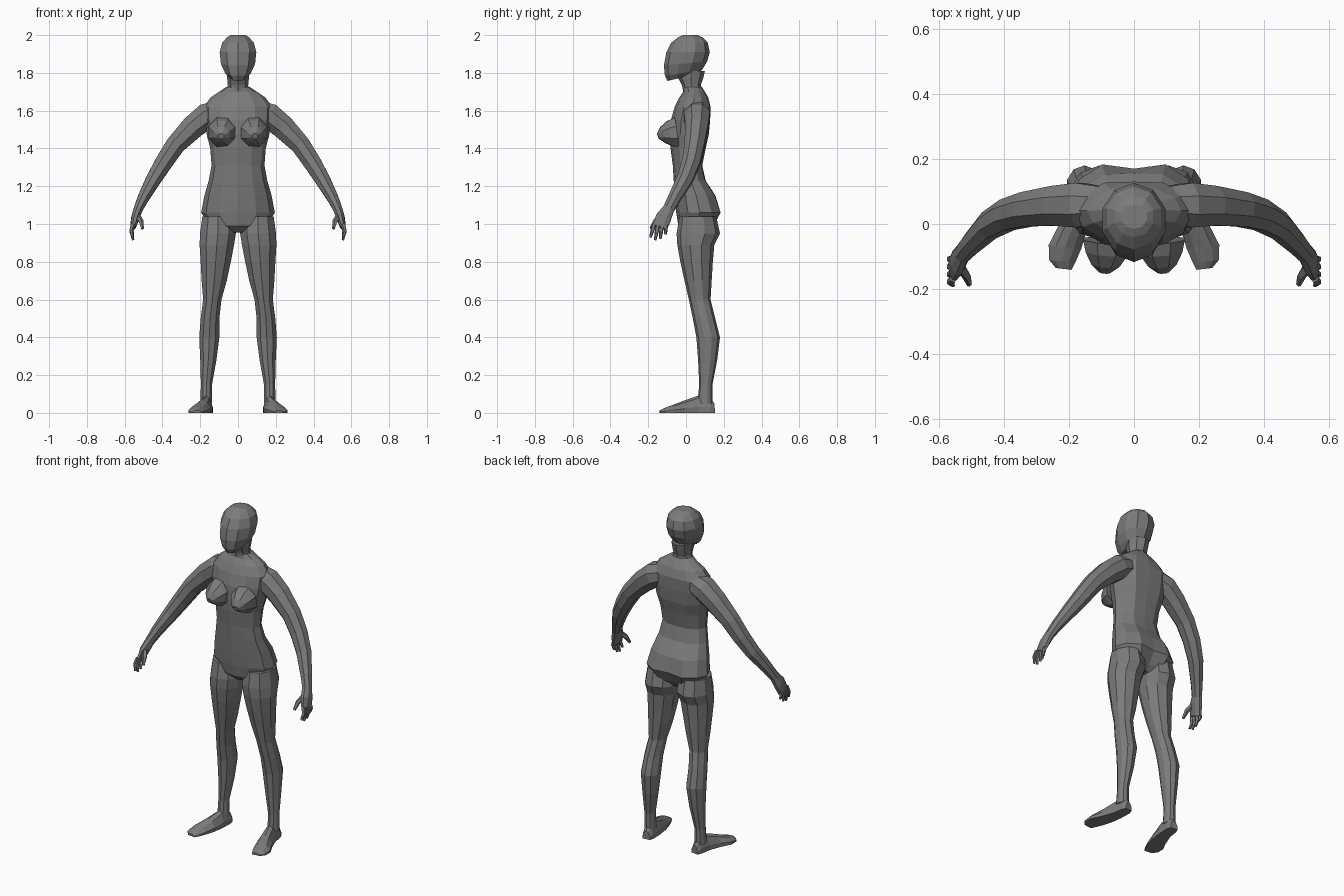
import bpy, bmesh, math
from mathutils import Vector

skin = bpy.data.materials.new("grey_clay")
skin.diffuse_color = (0.2, 0.2, 0.2, 1)


def loft(name, rings, mirror=False):
    """Skin a stack of equal-length rings and cap both ends."""
    bm = bmesh.new()
    vs = [[bm.verts.new(p) for p in r] for r in rings]
    n = len(vs[0])
    for a, b in zip(vs, vs[1:]):
        for i in range(n):
            j = (i + 1) % n
            bm.faces.new((a[i], a[j], b[j], b[i]))
    bm.faces.new(vs[0][::-1])
    bm.faces.new(vs[-1])
    bmesh.ops.recalc_face_normals(bm, faces=bm.faces)
    me = bpy.data.meshes.new(name)
    bm.to_mesh(me)
    bm.free()
    me.materials.append(skin)
    ob = bpy.data.objects.new(name, me)
    bpy.context.collection.objects.link(ob)
    if mirror:
        ob.modifiers.new("mirror", 'MIRROR').use_axis[0] = True
    return ob


def level(z, cx, w, yf, yb, n=12, notch=0.0, tilt=0.0):
    """Horizontal ring between front yf and back yb; notch pulls in the spine."""
    pts = []
    for i in range(n):
        a = 2 * math.pi * i / n
        s, c = math.sin(a), -math.cos(a)
        y = (yf + yb) / 2 + c * (yb - yf) / 2
        if c > 0.99:
            y -= notch
        pts.append(Vector((cx + w * s, y, z + tilt * c)))
    return pts


def tube(name, path, n=8, ref=(0, 1, 0), mirror=True):
    """Path entries: x, y, z, radius across, radius along ref."""
    ctr = [Vector(p[:3]) for p in path]
    rings = []
    for i, p in enumerate(path):
        t = (ctr[min(i + 1, len(ctr) - 1)] - ctr[max(i - 1, 0)]).normalized()
        u = t.cross(Vector(ref)).normalized()
        v = u.cross(t)
        rings.append([ctr[i] + u * p[3] * math.cos(2 * math.pi * (k + .5) / n)
                      + v * p[4] * math.sin(2 * math.pi * (k + .5) / n) for k in range(n)])
    return loft(name, rings, mirror)


# torso: height, half width, front, back, spine notch
torso = [(.955, .06, .0, .11, .0), (.99, .15, -.04, .16, .03), (1.06, .195, -.052, .2, .03),
         (1.15, .178, -.06, .168, .012), (1.23, .155, -.065, .112, .008), (1.31, .14, -.07, .092, .006),
         (1.40, .147, -.082, .112, .008), (1.47, .165, -.085, .132, .012), (1.55, .178, -.08, .14, .012),
         (1.62, .182, -.06, .14, .01), (1.67, .145, -.035, .118, .0), (1.70, .10, -.015, .1, .0),
         (1.725, .062, -.015, .085, .0)]
loft("torso", [level(z, 0, w, f, b, 12, k) for z, w, f, b, k in torso])

# neck, leaning forward under the jaw
neck = [(1.69, .062, -.012, .095), (1.735, .054, -.022, .078), (1.775, .058, -.042, .092), (1.81, .06, -.04, .1)]
loft("neck", [level(z, 0, w, f, b, 8) for z, w, f, b in neck])

# head: jaw ring tilts up towards the nape
head = [(1.775, .042, -.098, .045, .018), (1.80, .07, -.112, .085, .015), (1.85, .095, -.117, .112, .01),
        (1.91, .102, -.104, .126, 0), (1.96, .088, -.078, .115, 0), (1.988, .062, -.042, .088, 0),
        (2.0, .042, -.015, .06, 0)]
loft("head", [level(z, 0, w, f, b, 10, 0, t) for z, w, f, b, t in head])

# breasts
tube("breast", [(.082, -.05, 1.485, .085, .08), (.084, -.088, 1.48, .072, .07),
                (.088, -.124, 1.473, .046, .047), (.09, -.148, 1.465, .016, .018)], ref=(1, 0, 0))

# legs: height, centre x, half width, front, back
leg = [(1.04, .105, .088, -.035, .16), (.95, .106, .1, -.05, .18), (.89, .112, .096, -.046, .15),
       (.80, .118, .084, -.03, .142), (.70, .126, .07, -.008, .136), (.60, .136, .051, .015, .13),
       (.50, .148, .052, .036, .155), (.40, .152, .056, .055, .18), (.28, .157, .045, .064, .165),
       (.15, .167, .031, .07, .14), (.05, .168, .033, .06, .14)]
loft("leg", [level(z, c, w, f, b, 10) for z, c, w, f, b in leg], True)

# feet: y, centre x, half width, height, turned outwards
foot = [(.15, .162, .022, .05), (.125, .164, .031, .085), (.06, .17, .035, .09),
        (-.01, .188, .044, .065), (-.07, .212, .05, .042), (-.115, .221, .04, .026), (-.138, .216, .024, .014)]
shape = [(-1, 0), (-1, .35), (-.55, .85), (0, 1), (.55, .85), (1, .35), (1, 0)]
loft("foot", [[Vector((c + w * a, y + .12 * w * a, h * b)) for a, b in shape]
              for y, c, w, h in foot], True)

# arms running into the palms
tube("arm", [(.10, .06, 1.595, .065, .06), (.165, .058, 1.572, .074, .074), (.237, .056, 1.515, .068, .066),
             (.33, .045, 1.42, .056, .057), (.39, .028, 1.33, .051, .052), (.445, -.004, 1.24, .044, .046),
             (.50, -.06, 1.14, .033, .036), (.528, -.092, 1.08, .026, .032), (.543, -.118, 1.035, .024, .044),
             (.555, -.137, .985, .016, .042)])

# fingers: knuckle y, tip y, tip z
for i, (ky, ty, tz) in enumerate([(-.168, -.188, .93), (-.148, -.163, .915), (-.127, -.136, .922), (-.107, -.108, .945)]):
    tube("finger_%d" % (i + 1), [(.555, ky, 1.0, .013, .012), (.565, (ky + ty) / 2, (1 + tz) / 2, .011, .011),
                                 (.556, ty, tz, .007, .007)], 5)

# thumb
tube("thumb", [(.535, -.13, 1.045, .017, .018), (.514, -.16, 1.015, .014, .014), (.506, -.185, .975, .008, .009)], 5)
